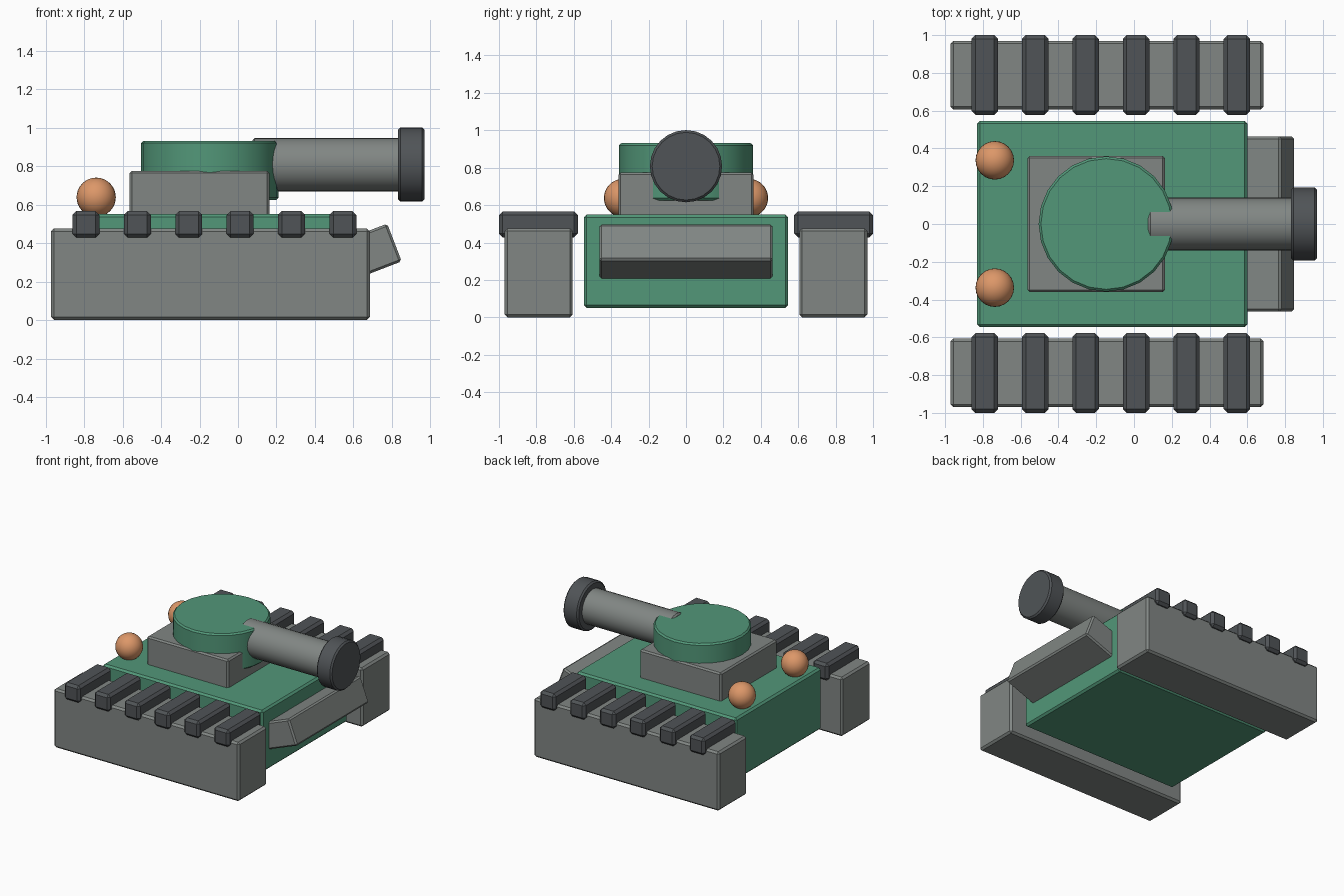
import bpy
import math

cube = bpy.data.objects.get("Cube")
if cube:
    bpy.data.objects.remove(cube, do_unlink=True)


def make_material(name, rgb):
    mat = bpy.data.materials.new(name)
    mat.use_nodes = True
    color = (*rgb, 1.0)
    mat.diffuse_color = color
    mat.node_tree.nodes["Principled BSDF"].inputs["Base Color"].default_value = color
    return mat


GREEN = make_material("hull green", (0.085, 0.31, 0.19))
GREY = make_material("armour grey", (0.22, 0.24, 0.23))
DARK = make_material("dark rubber", (0.08, 0.088, 0.095))
ORANGE = make_material("lamp orange", (0.72, 0.31, 0.14))


def finish(name, mat, bevel=0.0):
    """Name, colour, smooth and bevel the active object."""
    obj = bpy.context.object
    obj.name = name
    obj.data.materials.append(mat)
    bpy.ops.object.transform_apply(location=False, rotation=True, scale=True)
    if bevel:
        mod = obj.modifiers.new("Bevel", "BEVEL")
        mod.width = bevel
        mod.segments = 1
        mod.limit_method = "ANGLE"
        mod.angle_limit = math.radians(40)
        bpy.ops.object.modifier_apply(modifier=mod.name)
    bpy.ops.object.shade_smooth_by_angle(angle=math.radians(30))
    return obj


def box(name, mat, center, size, bevel=0.015, tilt=0.0):
    bpy.ops.mesh.primitive_cube_add(size=1, location=center, rotation=(0, tilt, 0))
    bpy.context.object.scale = size
    return finish(name, mat, bevel)


def cylinder(name, mat, center, radius, depth, along_x=False, bevel=0.012):
    turn = (0, math.pi / 2, 0) if along_x else (0, 0, 0)
    bpy.ops.mesh.primitive_cylinder_add(vertices=24, radius=radius, depth=depth,
                                        location=center, rotation=turn)
    return finish(name, mat, bevel)


# Hull and tilted front plate
box("hull", GREEN, (-0.115, 0, 0.30), (1.43, 1.092, 0.50))
box("front_plate", GREY, (0.673, 0, 0.349), (0.30, 0.926, 0.21), 0.012,
    tilt=-math.radians(21))

# Turret
box("turret_base", GREY, (-0.20, 0, 0.65), (0.728, 0.722, 0.25), 0.012)
cylinder("turret", GREEN, (-0.147, 0, 0.778), 0.358, 0.306)

# Gun along +x
cylinder("barrel", GREY, (0.47, 0, 0.808), 0.139, 0.79, along_x=True)
cylinder("muzzle", DARK, (0.90, 0, 0.808), 0.193, 0.136, along_x=True)

# Tracks, tread bars and rear lamps on both sides
for side, label in ((-1, "right"), (1, "left")):
    box(f"{label}_track", GREY, (-0.143, side * 0.788, 0.238), (1.656, 0.364, 0.476))
    for i in range(6):
        box(f"{label}_tread_{i + 1}", DARK, (-0.79 + 0.267 * i, side * 0.789, 0.497),
            (0.14, 0.422, 0.138), 0.02)
    bpy.ops.mesh.primitive_uv_sphere_add(segments=24, ring_count=16, radius=0.102,
                                         location=(-0.737, side * 0.337, 0.638))
    finish(f"{label}_lamp", ORANGE)
